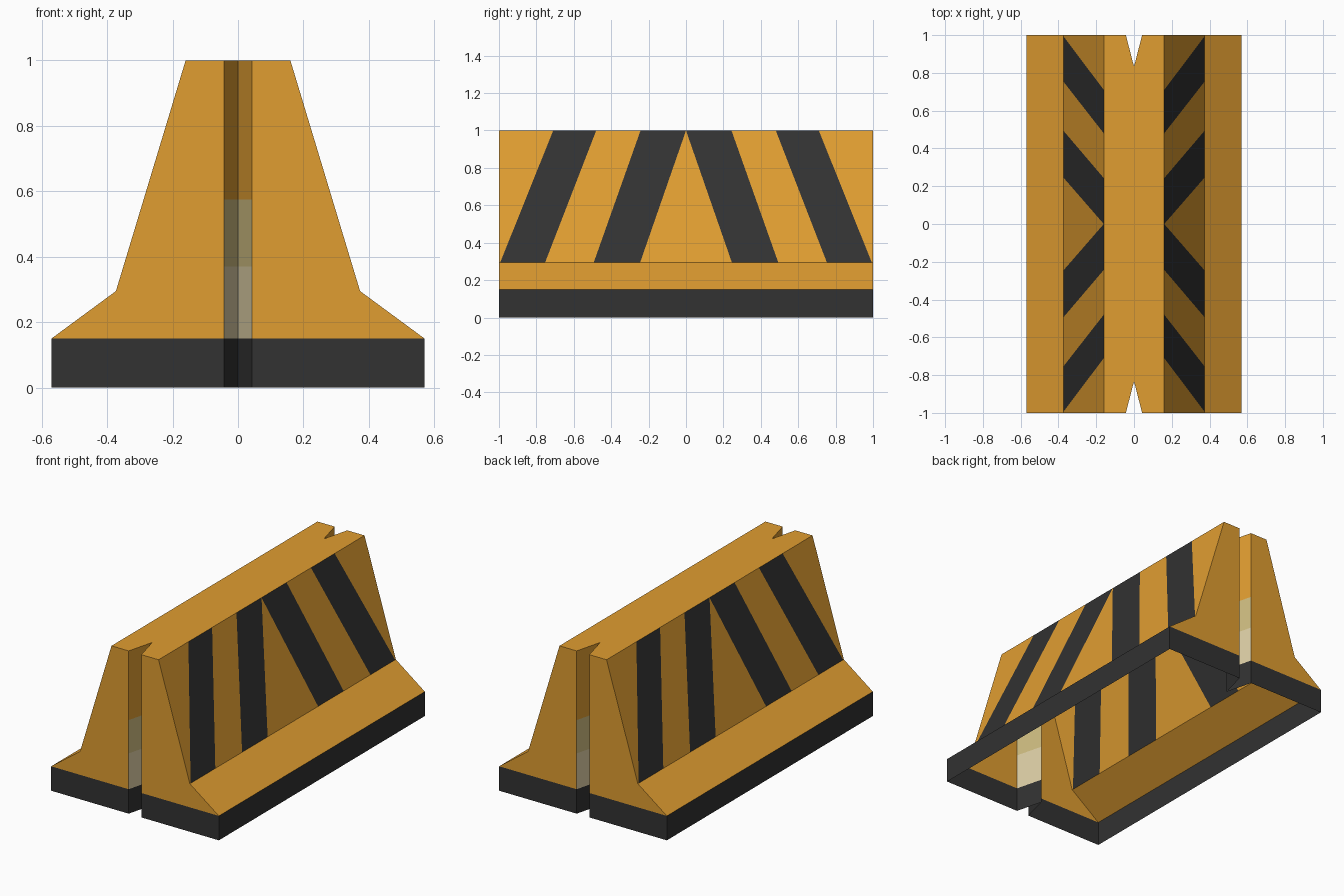
import bpy, bmesh

if "Cube" in bpy.data.objects:
    bpy.data.objects.remove(bpy.data.objects["Cube"])


def material(name, rgb):
    def linear(c):
        c /= 255
        return c / 12.92 if c <= 0.04045 else ((c + 0.055) / 1.055) ** 2.4
    m = bpy.data.materials.new(name)
    m.diffuse_color = (*[linear(c) for c in rgb], 1)
    m.use_nodes = True
    m.node_tree.nodes["Principled BSDF"].inputs["Base Color"].default_value = m.diffuse_color
    return m


ORANGE, BLACK, SAND, CREAM = range(4)
MATS = [material("orange paint", (224, 157, 49)),
        material("black paint", (50, 50, 50)),
        material("sand reflector", (206, 188, 128)),
        material("cream reflector", (222, 207, 166))]

# Half cross-section (x, z) and the V groove in each end
PROFILE = [(0.57, 0), (0.57, 0.15), (0.373, 0.295), (0.16, 1)]
GROOVE_X, GROOVE_Y = 0.043, 0.833


def quarter_shell(name, faces):
    """Build faces of the +x +y quarter, then mirror to all four."""
    bm = bmesh.new()
    for colour, points in faces:
        f = bm.faces.new([bm.verts.new(p) for p in points])
        f.material_index = colour
        f.normal_update()
        # outward means away from a point inside the quarter
        if f.normal.dot(f.calc_center_median() - inside) < 0:
            f.normal_flip()
    bmesh.ops.remove_doubles(bm, verts=bm.verts, dist=1e-5)
    me = bpy.data.meshes.new(name)
    bm.to_mesh(me)
    bm.free()
    for m in MATS:
        me.materials.append(m)
    ob = bpy.data.objects.new(name, me)
    bpy.context.collection.objects.link(ob)
    mirror = ob.modifiers.new("mirror", 'MIRROR')
    mirror.use_axis = (True, True, False)
    mirror.merge_threshold = 0.0001
    return ob


from mathutils import Vector
inside = Vector((0.12, 0.5, 0.1))


def side(a, b):
    return [(a[0], 0, a[1]), (a[0], 1, a[1]), (b[0], 1, b[1]), (b[0], 0, b[1])]


def end(a, b):
    return [(GROOVE_X, 1, a[1]), (a[0], 1, a[1]), (b[0], 1, b[1]), (GROOVE_X, 1, b[1])]


def groove(z0, z1):
    return [(GROOVE_X, 1, z0), (0, GROOVE_Y, z0), (0, GROOVE_Y, z1), (GROOVE_X, 1, z1)]


foot, ledge, knee, crest = PROFILE

# Black skirt, open underneath
quarter_shell("base_skirt", [(BLACK, side(foot, ledge)),
                             (BLACK, end(foot, ledge)),
                             (BLACK, groove(0, 0.15))])

# Body: sloping ledge, end walls and top
body = [(ORANGE, side(ledge, knee)),
        (ORANGE, end(ledge, knee)),
        (ORANGE, end(knee, crest)),
        (ORANGE, [(0, 0, 1), (crest[0], 0, 1), (crest[0], 1, 1),
                  (GROOVE_X, 1, 1), (0, GROOVE_Y, 1)])]

# Reflector bands inside the groove
body += [(CREAM, groove(0.15, 0.37)),
         (SAND, groove(0.37, 0.575)),
         (ORANGE, groove(0.575, 1))]

# Slanted stripes on the steep side, alternating orange and black
low = [0, 0.245, 0.493, 0.753, 0.993, 1]
high = [0, 0, 0.243, 0.48, 0.71, 1]
for i in range(5):
    pts = [(knee[0], low[i], knee[1]), (knee[0], low[i + 1], knee[1]),
           (crest[0], high[i + 1], 1), (crest[0], high[i], 1)]
    if high[i] == high[i + 1]:
        pts.pop()
    body.append((BLACK if i % 2 else ORANGE, pts))
quarter_shell("barrier_body", body)
